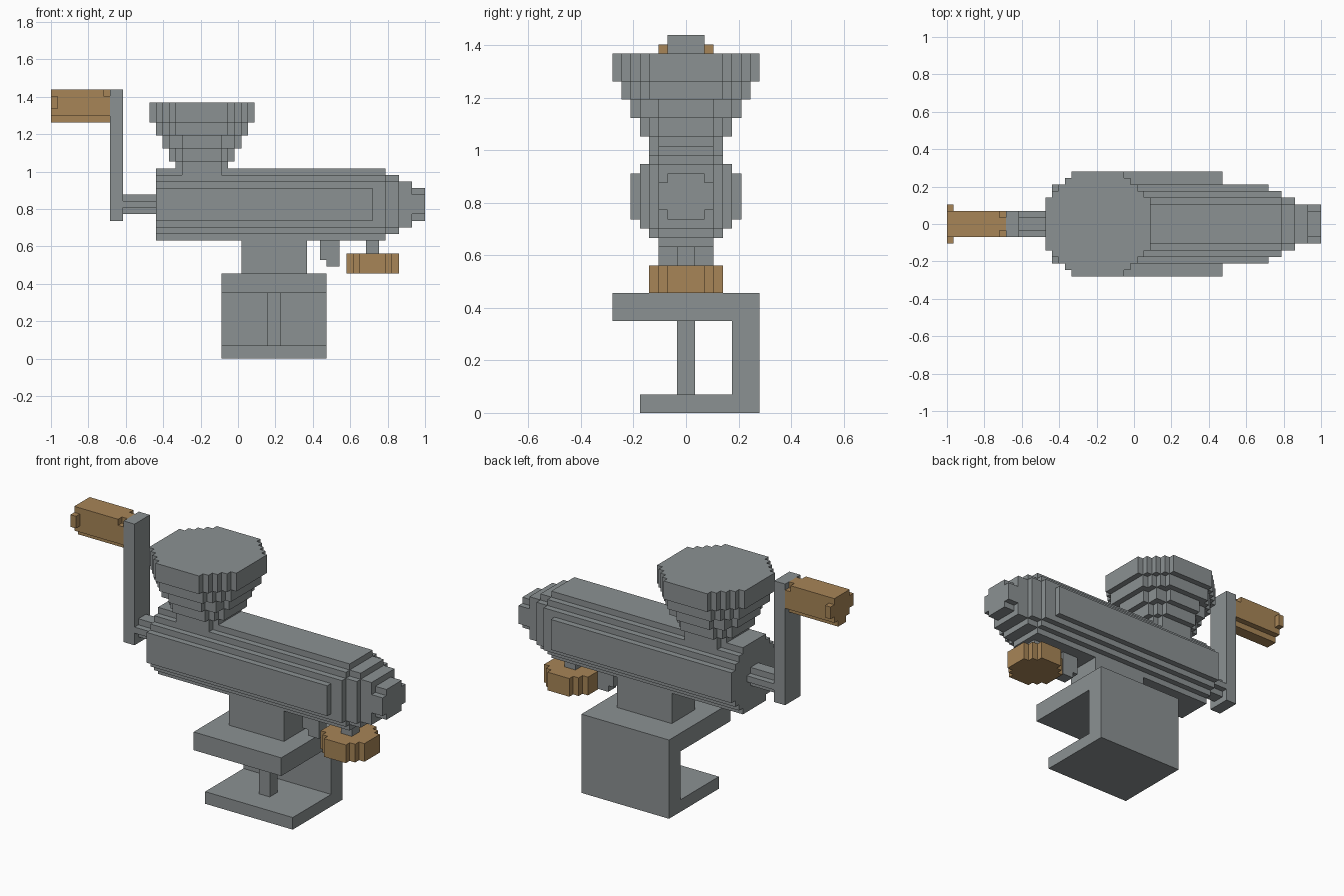
import bpy
import bmesh
from mathutils import Vector

if "Cube" in bpy.data.objects:
    bpy.data.objects.remove(bpy.data.objects["Cube"])

LENGTH = 57            # blocks along the longest side
UNIT = 2 / LENGTH      # size of one block


def make_material(name, color):
    mat = bpy.data.materials.new(name)
    mat.use_nodes = True
    mat.diffuse_color = (*color, 1)
    mat.node_tree.nodes["Principled BSDF"].inputs["Base Color"].default_value = (*color, 1)
    return mat


METAL = make_material("grey_metal", (0.26, 0.285, 0.29))
WOOD = make_material("brown_wood", (0.39, 0.235, 0.095))


def box(x0, x1, y0, y1, z0, z1):
    """Blocks filling a cuboid."""
    return {(x, y, z) for x in range(x0, x1) for y in range(y0, y1) for z in range(z0, z1)}


def bar(x0, x1, z_mid, width, height, chamfer):
    """Lengthwise bar with a stepped octagonal section."""
    cells = set()
    for d in range(-height, height + 1):
        half = min(width, chamfer - abs(d))
        cells |= box(x0, x1, -half, half, z_mid + d, z_mid + d + 1)
    return cells


def disc(x_mid, radius, z0, z1, reach):
    """Upright stepped disc."""
    square = box(x_mid - radius, x_mid + radius, -radius, radius, z0, z1)
    return {c for c in square
            if (c[0] + 0.5 - x_mid) ** 2 + (c[1] + 0.5) ** 2 <= reach ** 2}


def build(name, cells, mat):
    """Turn blocks into a clean outer shell."""
    bm = bmesh.new()
    verts = {}

    def vert(p):
        key = tuple(int(v) for v in p)
        if key not in verts:
            verts[key] = bm.verts.new(((key[0] - LENGTH / 2) * UNIT, key[1] * UNIT, key[2] * UNIT))
        return verts[key]

    for cell in cells:
        for axis in range(3):
            u, v, n = Vector(), Vector(), Vector()
            n[axis], u[(axis + 1) % 3], v[(axis + 2) % 3] = 1, 1, 1
            for side in (-1, 1):
                beside = list(cell)
                beside[axis] += side
                if tuple(beside) in cells:
                    continue
                base = Vector(cell) + (n if side > 0 else Vector())
                ring = [base, base + u, base + u + v, base + v]
                bm.faces.new([vert(p) for p in (ring if side > 0 else ring[::-1])])
    bmesh.ops.dissolve_limit(bm, angle_limit=0.01, verts=bm.verts[:], edges=bm.edges[:])
    bmesh.ops.triangulate(bm, faces=[f for f in bm.faces if len(f.verts) > 4])
    mesh = bpy.data.meshes.new(name)
    bm.to_mesh(mesh)
    bm.free()
    mesh.materials.append(mat)
    obj = bpy.data.objects.new(name, mesh)
    bpy.context.collection.objects.link(obj)


# Barrel with stepped nose
barrel = bar(16, 49, 23, 6, 5, 8) | bar(49, 51, 23, 5, 5, 8)
barrel |= bar(51, 53, 23, 4, 4, 7) | bar(53, 55, 23, 3, 3, 6)
barrel |= bar(55, 57, 23, 3, 2, 4)
build("barrel", barrel, METAL)

# Hopper, narrowing downwards
hopper = set()
for radius, z0, z1 in ((8, 36, 39), (7, 34, 36), (6, 32, 34), (5, 30, 32), (4, 27, 30)):
    hopper |= disc(23, radius, z0, z1, radius + 0.5)
build("hopper", hopper, METAL)

# Crank: shaft, arm and grip
build("crank_shaft", bar(11, 16, 23, 2, 1, 2), METAL)
build("crank_arm", box(9, 11, -2, 2, 21, 41), METAL)
grip = box(0, 9, -2, 2, 37, 41) | box(0, 9, -1, 1, 36, 37) | box(0, 1, -3, 3, 38, 40)
grip -= box(8, 9, -2, -1, 40, 41) | box(8, 9, 1, 2, 40, 41)
build("crank_grip", grip, WOOD)

# Table clamp, its screw and the post
clamp = box(26, 42, -8, 8, 10, 13) | box(26, 42, 5, 8, 0, 13) | box(26, 42, -5, 8, 0, 2)
build("clamp", clamp, METAL)
build("clamp_screw", box(33, 35, -1, 1, 2, 10), METAL)
build("post", box(29, 39, -3, 3, 13, 18), METAL)

# Small hook under the barrel
build("hook", box(41, 44, -1, 1, 15, 18) | box(42, 44, -1, 1, 14, 15), METAL)

# Tightening knob
build("knob_stem", box(48, 50, -1, 1, 16, 18), METAL)
build("knob", disc(49, 4, 13, 16, 4.12), WOOD)
